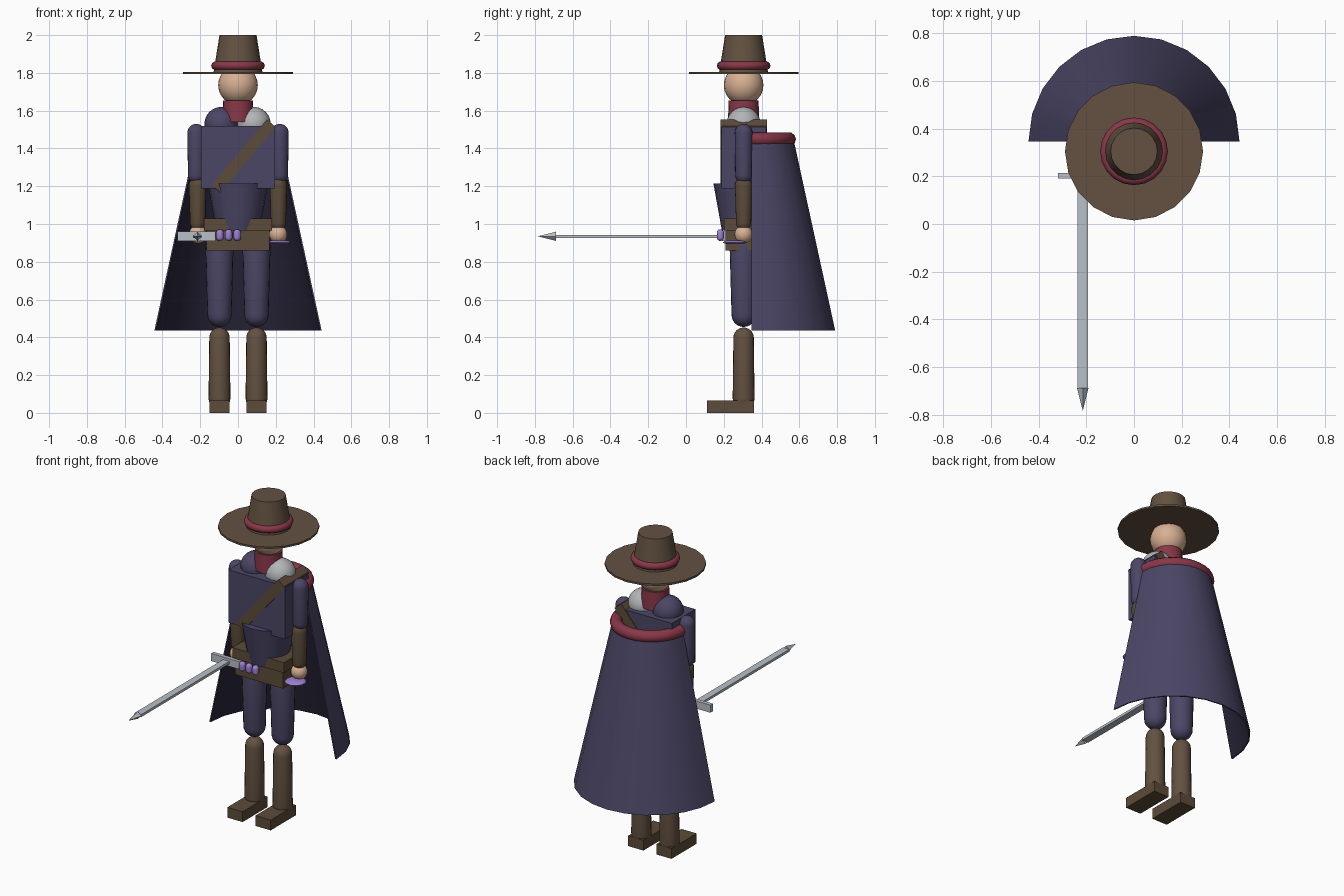
import bpy, bmesh, math
from mathutils import Matrix, Vector

if "Cube" in bpy.data.objects:
    bpy.data.objects.remove(bpy.data.objects["Cube"])

CY = 0.305  # depth of the body's vertical axis


def mat(name, rgb):
    m = bpy.data.materials.new(name)
    m.diffuse_color = (*rgb, 1)
    m.use_nodes = True
    m.node_tree.nodes["Principled BSDF"].inputs["Base Color"].default_value = m.diffuse_color
    return m


NAVY = mat("navy cloth", (0.070, 0.061, 0.132))
LINING = mat("dark lining", (0.022, 0.019, 0.042))
BROWN = mat("hat brown", (0.125, 0.083, 0.053))
LEATHER = mat("leather", (0.108, 0.071, 0.041))
RED = mat("red cloth", (0.250, 0.038, 0.065))
SKIN = mat("skin", (0.680, 0.430, 0.290))
SILVER = mat("silver", (0.450, 0.460, 0.470))
STEEL = mat("steel", (0.480, 0.530, 0.580))
VIOLET = mat("violet", (0.340, 0.220, 0.660))


def finish(name, bm, mats, smooth=True):
    bmesh.ops.recalc_face_normals(bm, faces=bm.faces)
    me = bpy.data.meshes.new(name)
    bm.to_mesh(me)
    bm.free()
    for m in mats:
        me.materials.append(m)
    ob = bpy.data.objects.new(name, me)
    bpy.context.collection.objects.link(ob)
    if smooth:
        bpy.ops.object.select_all(action='DESELECT')
        ob.select_set(True)
        bpy.context.view_layer.objects.active = ob
        bpy.ops.object.shade_smooth_by_angle(angle=math.radians(40))
    return ob


def box(name, m, x, y, z, tilt=0):
    """Box from (min, max) ranges, turned by tilt about its depth axis."""
    bm = bmesh.new()
    bmesh.ops.create_cube(bm, size=1)
    size = [b - a for a, b in (x, y, z)]
    mid = [(a + b) / 2 for a, b in (x, y, z)]
    bm.transform(Matrix.Translation(mid) @ Matrix.Rotation(tilt, 4, 'Y')
                 @ Matrix.Diagonal((*size, 1)))
    return finish(name, bm, [m], False)


def lathe(name, mats, profile, centre=(0, CY, 0), segs=20, half=False, ring=False, inner=None):
    """Turn (radius, z) points round a vertical axis; half sweeps the back only."""
    bm = bmesh.new()
    n = len(profile)
    cols = segs + 1 if half else segs
    sweep = math.pi if half else 2 * math.pi
    rows = []
    for i in range(cols):
        a = sweep * i / segs
        rows.append([bm.verts.new((centre[0] + r * math.cos(a), centre[1] + r * math.sin(a),
                                   centre[2] + z)) for r, z in profile])
    for i in range(segs):
        p, q = rows[i], rows[(i + 1) % cols]
        for j in range(n if ring else n - 1):
            k = (j + 1) % n
            f = bm.faces.new((p[j], q[j], q[k], p[k]))
            if j == inner:
                f.material_index = 1
    if half:
        bm.faces.new(rows[0])
        bm.faces.new(rows[-1])
    bmesh.ops.remove_doubles(bm, verts=bm.verts, dist=1e-5)
    bmesh.ops.dissolve_degenerate(bm, edges=bm.edges, dist=1e-6)
    return finish(name, bm, mats)


def cone(name, m, r0, z0, r1, z1, centre=(0, CY, 0), segs=20):
    return lathe(name, [m], [(0, z0), (r0, z0), (r1, z1), (0, z1)], centre, segs)


def capsule(name, m, x, y, z0, z1, r0, r1=None, segs=20):
    """Upright capsule between z0 and z1; equal to a sphere when they are 2r apart."""
    r1 = r1 or r0
    prof = [(r0 * math.sin(t * math.pi / 12), z0 + r0 - r0 * math.cos(t * math.pi / 12))
            for t in range(7)]
    prof += [(r1 * math.cos(t * math.pi / 12), z1 - r1 + r1 * math.sin(t * math.pi / 12))
             for t in range(7)]
    return lathe(name, [m], prof, (x, y, 0), segs)


def tube(r, minor, z, n=10):
    return [(r + minor * math.cos(2 * math.pi * i / n), z + minor * math.sin(2 * math.pi * i / n))
            for i in range(n)]


# Hat
cone("hat_brim", BROWN, 0.29, 1.794, 0.29, 1.806)
cone("hat_crown", BROWN, 0.130, 1.80, 0.098, 2.0)
lathe("hat_band", [RED], tube(0.119, 0.023, 1.838), ring=True)

# Head, scarf and torso
capsule("head", SKIN, 0, CY, 1.63, 1.84, 0.105)
cone("scarf", RED, 0.083, 1.54, 0.079, 1.655)
box("torso", NAVY, (-0.197, 0.197), (0.187, 0.423), (1.187, 1.52))
cone("waist", NAVY, 0.115, 0.965, 0.160, 1.215)
box("chest_strap", LEATHER, (-0.197, 0.257), (0.182, 0.428), (1.33, 1.39), -math.radians(50))

# Shoulder pads
capsule("shoulder_pad_cloth", NAVY, -0.088, CY, 1.44, 1.62, 0.09)
capsule("shoulder_pad_metal", SILVER, 0.083, CY, 1.44, 1.62, 0.09)

# Belt in two steps
box("belt_upper", LEATHER, (-0.18, 0.18), (0.20, 0.41), (0.965, 1.03))
box("belt_lower", LEATHER, (-0.168, 0.168), (0.21, 0.40), (0.86, 0.965))

# Limbs on both sides
for side, s in (("left", -1), ("right", 1)):
    capsule(side + "_upper_arm", NAVY, s * 0.221, CY, 1.215, 1.53, 0.044, 0.047)
    capsule(side + "_forearm", LEATHER, s * 0.214, CY, 0.965, 1.25, 0.040, 0.046)
    capsule(side + "_hand", SKIN, s * 0.213, CY, 0.897, 0.993, 0.048)
    capsule(side + "_thigh", NAVY, s * 0.098, CY, 0.455, 0.95, 0.064, 0.074)
    capsule(side + "_boot", BROWN, s * 0.098, CY, 0.02, 0.452, 0.058, 0.054)
    box(side + "_foot", LEATHER, (s * 0.098 - 0.053, s * 0.098 + 0.053), (0.11, 0.36), (0, 0.065))

# Cape shell with dark inner faces, and its rolled collar
lathe("cape", [NAVY, LINING], [(0.222, 1.45), (0.443, 0.435), (0.435, 0.435), (0.214, 1.45)],
      (0, 0.347, 0), 12, half=True, ring=True, inner=2)
lathe("cape_collar", [RED], tube(0.203, 0.036, 1.449), (0, 0.343, 0), 14, half=True, ring=True)

# Sword: guard, blade, four-sided tip and grip rings
SX, SZ = -0.215, 0.935
box("sword_guard", STEEL, (-0.32, -0.12), (0.19, 0.215), (0.911, 0.959))
box("sword_blade", STEEL, (SX - 0.022, SX + 0.022), (-0.69, 0.20), (SZ - 0.008, SZ + 0.008))
bm = bmesh.new()
bmesh.ops.create_cone(bm, cap_ends=True, segments=4, radius1=0.024, radius2=0, depth=0.095)
bm.transform(Matrix.Translation((SX, -0.737, SZ)) @ Matrix.Rotation(math.pi / 2, 4, 'X'))
finish("sword_tip", bm, [STEEL], False)
for i in range(3):
    capsule("grip_ring_%d" % (i + 1), VIOLET, -0.096 + 0.046 * i, 0.182, 0.91, 0.972, 0.02, segs=10)

# Flat disc below the free hand
lathe("hand_disc", [VIOLET], [(0, 0.893), (0.045, 0.893), (0.062, 0.903), (0.045, 0.913), (0, 0.913)],
      (0.22, 0.258, 0))
